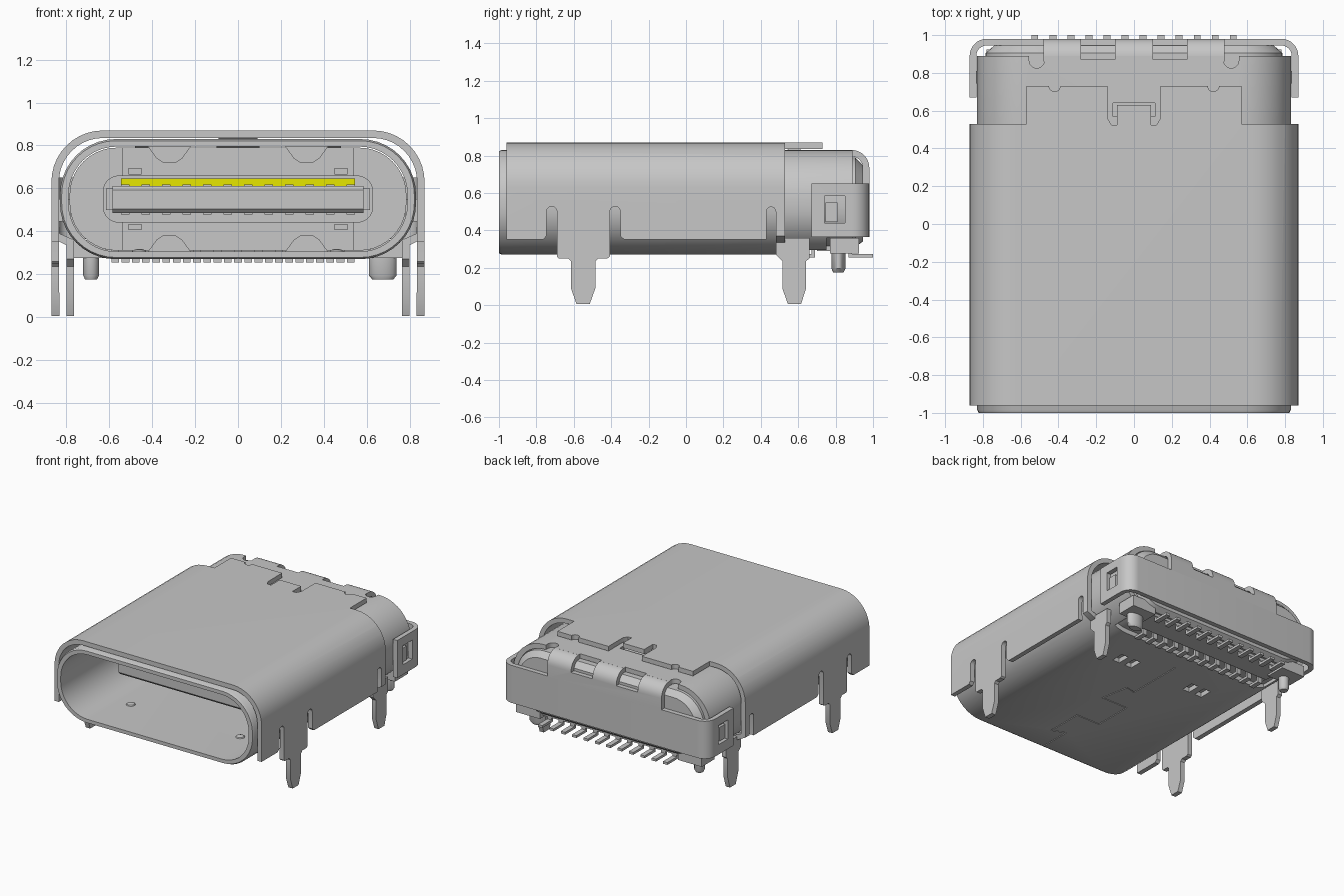
import bpy, bmesh, math

cube = bpy.data.objects.get("Cube")
if cube:
    bpy.data.objects.remove(cube)


def material(name, rgb):
    m = bpy.data.materials.new(name)
    m.use_nodes = True
    m.diffuse_color = (*rgb, 1)
    m.node_tree.nodes["Principled BSDF"].inputs["Base Color"].default_value = (*rgb, 1)
    return m


GREY = material("metal grey", (0.57, 0.57, 0.57))
YELLOW = material("contact yellow", (0.8, 0.8, 0.0))


def loft(name, rings, closed=False, mat=GREY):
    """Skin rings of equal length; closed joins last to first, otherwise ends are capped."""
    bm = bmesh.new()
    vs = [[bm.verts.new(p) for p in r] for r in rings]
    n = len(vs[0])
    for k in range(len(vs) - (0 if closed else 1)):
        a, b = vs[k], vs[(k + 1) % len(vs)]
        for i in range(n):
            j = (i + 1) % n
            bm.faces.new((a[i], a[j], b[j], b[i]))
    if not closed:
        bm.faces.new(vs[0])
        bm.faces.new(vs[-1])
    bmesh.ops.recalc_face_normals(bm, faces=bm.faces[:])
    me = bpy.data.meshes.new(name)
    bm.to_mesh(me)
    bm.free()
    ob = bpy.data.objects.new(name, me)
    bpy.context.collection.objects.link(ob)
    me.materials.append(mat)
    return ob


def place(pts, axis, t):
    if axis == 'x':
        return [(t, u, v) for u, v in pts]
    if axis == 'y':
        return [(u, t, v) for u, v in pts]
    return [(u, v, t) for u, v in pts]


def prism(name, pts, axis, a, b, mat=GREY):
    return loft(name, [place(pts, axis, a), place(pts, axis, b)], mat=mat)


def box(name, x0, x1, y0, y1, z0, z1, mat=GREY):
    return prism(name, [(x0, y0), (x1, y0), (x1, y1), (x0, y1)], 'z', z0, z1, mat)


def arc(cx, cy, r, a0, a1, n=10):
    return [(cx + r * math.cos(math.radians(a0 + (a1 - a0) * i / n)),
             cy + r * math.sin(math.radians(a0 + (a1 - a0) * i / n))) for i in range(n + 1)]


def rrect(w, z0, z1, r):
    """Rounded rectangle of half width w."""
    return (arc(w - r, z1 - r, r, 0, 90) + arc(r - w, z1 - r, r, 90, 180)
            + arc(r - w, z0 + r, r, 180, 270) + arc(w - r, z0 + r, r, 270, 360))


def boolean(ob, cutters, op='DIFFERENCE'):
    bpy.context.view_layer.objects.active = ob
    for c in cutters:
        m = ob.modifiers.new("cut", 'BOOLEAN')
        m.operation, m.object, m.solver = op, c, 'EXACT'
        bpy.ops.object.modifier_apply(modifier=m.name)
        bpy.data.objects.remove(c)


# Inner shell: rounded tube with rear notches, spring windows and seam
outer, inner = rrect(0.83, 0.27, 0.83, 0.26), rrect(0.79, 0.305, 0.795, 0.225)
lip = rrect(0.822, 0.278, 0.822, 0.252)
shell = loft("inner_shell", [place(lip, 'y', -1), place(outer, 'y', -0.985), place(outer, 'y', 0.89),
                             place(inner, 'y', 0.89), place(inner, 'y', -1)], closed=True)
cuts = [box("c", -0.68, 0.68, 0.60, 1, 0.2, 0.32), box("c", -1, 1, 0.75, 1.1, 0.1, 0.36)]
for s in (-1, 1):
    for dx in (-0.055, 0.055):
        x = s * 0.32 + dx
        cuts.append(box("c", x - 0.03, x + 0.03, 0.25, 0.35, 0.2, 0.33))
    x = s * 0.19
    cuts.append(box("c", x - 0.09, x + 0.09, 0.87, 1, 0.75, 0.9))
    x = s * 0.515
    cuts.append(prism("c", arc(x, 0.865, 0.04, 180, 360) + [(x + 0.04, 1), (x - 0.04, 1)], 'z', 0.76, 0.9))
cuts.append(box("c", -0.11, 0.11, 0.57, 0.64, 0.75, 0.9))
# Interlocking seam along the underside, one thin groove per segment
seam = [(0, -1.1), (0, -0.74), (0.10, -0.78), (0.10, -0.5), (-0.1, -0.5), (-0.1, -0.2), (0.12, -0.2),
        (0.08, 0.02), (0, 0.0), (0, 0.45)]
for (ax, ay), (bx, by) in zip(seam, seam[1:]):
    d = math.hypot(bx - ax, by - ay)
    ux, uy = 0.003 * (bx - ax) / d, 0.003 * (by - ay) / d
    cuts.append(prism("c", [(ax - ux - uy, ay - uy + ux), (bx + ux - uy, by + uy + ux),
                            (bx + ux + uy, by + uy - ux), (ax - ux + uy, ay - uy - ux)], 'z', 0.2, 0.276))
boolean(shell, cuts)
for s in (-1, 1):
    loft("shell_dimple", [place(arc(s * 0.46, -0.63, r, 0, 330, 11), 'z', z)
                          for r, z in ((0.035, 0.30), (0.028, 0.312), (0.012, 0.317))])

# Outer cover: arch trimmed to its side silhouette, with slots and front legs
R, r = 0.24, 0.205
arch = ([(0.87, 0)] + arc(0.63, 0.63, R, 0, 90) + arc(-0.63, 0.63, R, 90, 180) + [(-0.87, 0), (-0.833, 0)]
        + arc(-0.63, 0.63, r, 180, 90) + arc(0.63, 0.63, r, 90, 0) + [(0.833, 0)])
cover = prism("outer_cover", arch, 'y', -0.96, 0.73)


def slot(y, w=0.028):
    return arc(y, 0.50, w, 180, 0, 8)


side = ([(-0.96, 1), (-0.96, 0.35), (-0.765, 0.35), (-0.746, 0.37)] + slot(-0.718)
        + [(-0.69, 0.26), (-0.68, 0.25), (-0.63, 0.25), (-0.615, 0.235), (-0.615, 0.09), (-0.585, 0.005),
           (-0.515, 0.005), (-0.485, 0.09), (-0.485, 0.235), (-0.47, 0.25), (-0.42, 0.25), (-0.407, 0.26)]
        + slot(-0.379) + [(-0.351, 0.37), (-0.33, 0.35), (0.43, 0.35)] + slot(0.455, 0.025)
        + [(0.48, 0.40), (0.53, 0.40), (0.53, 0.80), (0.73, 0.80), (0.73, 1)])
boolean(cover, [prism("c", side, 'x', -1, 1)], 'INTERSECT')
cuts = [box("c", -0.95, -0.57, 0.53, 0.8, 0.75, 1), box("c", 0.57, 0.95, 0.53, 0.8, 0.75, 1)]
cuts.append(prism("c", [(-0.14, 0.8), (-0.14, 0.56), (-0.12, 0.525), (-0.09, 0.525), (-0.09, 0.63), (0.09, 0.63),
                        (0.09, 0.525), (0.12, 0.525), (0.14, 0.56), (0.14, 0.8)], 'z', 0.75, 1))
for s in (-1, 1):
    cuts.append(prism("c", arc(s * 0.42, 0.73, 0.03, 0, 345, 11), 'z', 0.75, 1))
boolean(cover, cuts)
# Latch tongue dipping into the top slot
prism("cover_latch", [(0.54, 0.835), (0.54, 0.868), (0.60, 0.855), (0.625, 0.81), (0.60, 0.80)], 'x', -0.09, 0.09)

# Rear legs, stepped inwards
leg = [(0.48, 0.36), (0.48, 0.27), (0.50, 0.25), (0.515, 0.235), (0.515, 0.09), (0.545, 0.005), (0.615, 0.005),
       (0.642, 0.09), (0.642, 0.235), (0.66, 0.25), (0.66, 0.36)]
bend = [(0.87, 0.42), (0.87, 0.37), (0.80, 0.335), (0.765, 0.335), (0.765, 0.36), (0.833, 0.39), (0.833, 0.42)]
for s, n in ((1, "left"), (-1, "right")):
    prism("rear_leg_" + n, leg, 'x', s * 0.765, s * 0.80)
    prism("rear_leg_bend_" + n, [(s * x, z) for x, z in bend], 'y', 0.48, 0.53)

# Back bracket wrapped around the rear, with side windows
plan = ([(0.87, 0.67)] + arc(0.78, 0.89, 0.09, 0, 90, 8) + arc(-0.78, 0.89, 0.09, 90, 180, 8)
        + [(-0.87, 0.67), (-0.835, 0.67)] + arc(-0.78, 0.89, 0.055, 180, 90, 8)
        + arc(0.78, 0.89, 0.055, 90, 0, 8) + [(0.835, 0.67)])
bracket = prism("back_bracket", plan, 'z', 0.365, 0.65)
boolean(bracket, [box("c", -1, 1, 0.74, 0.85, 0.44, 0.585)])
for s in (-1, 1):
    box("bracket_catch", s * 0.78, s * 0.85, 0.745, 0.81, 0.445, 0.55)

# Bent tabs joining the bracket to the shell top
tabs = prism("bracket_tabs", [(0.86, 0.83)] + arc(0.885, 0.735, 0.095, 90, 0, 8) + [(0.98, 0.64), (0.945, 0.64)]
             + arc(0.885, 0.735, 0.06, 0, 90, 8) + [(0.86, 0.795)], 'x', -0.48, 0.48)
boolean(tabs, [box("c", s * 0.19 - 0.09, s * 0.19 + 0.09, 0.8, 1.1, 0.73, 0.9) for s in (-1, 1)])

# Insulator housing with bevelled rear, base and feet
ra, rb = rrect(0.785, 0.31, 0.79, 0.22), rrect(0.74, 0.34, 0.75, 0.18)
loft("housing", [place(ra, 'y', 0.3), place(ra, 'y', 0.905), place(rb, 'y', 0.945)])
box("housing_front_block", -0.54, 0.54, 0.2, 0.32, 0.31, 0.79)
box("housing_base", -0.62, 0.62, 0.70, 0.89, 0.29, 0.36)
for s in (-1, 1):
    box("housing_foot", s * 0.58, s * 0.78, 0.77, 0.925, 0.275, 0.36)

# Locating posts: an oval one and a round one
for x, rad, n in ((0.675, 0.065, "left"), (-0.685, 0.037, "right")):
    loft("post_" + n, [[(x + rad * k * math.cos(math.tau * i / 24), 0.815 + 0.037 * k * math.sin(math.tau * i / 24), z)
                        for i in range(24)] for k, z in ((1, 0.3), (1, 0.195), (0.75, 0.175))])

# Tongue, collar and contact strip
tip = [(-0.6, 0.505), (-0.58, 0.485), (0.3, 0.485), (0.3, 0.612), (-0.58, 0.612), (-0.6, 0.592)]
prism("tongue", tip, 'x', -0.585, 0.585)
for s in (-1, 1):
    box("tongue_edge", s * 0.58, s * 0.615, -0.55, 0.3, 0.50, 0.60)
loft("collar", [place(rrect(0.63, 0.44, 0.66, 0.075), 'y', y) for y in (0.06, 0.3)])
box("contact_strip", -0.545, 0.545, 0.03, 0.07, 0.612, 0.645, YELLOW)

# Contacts on the tongue and two rows of solder pins
for i in range(12):
    x = -0.525 + 0.0955 * i
    box("upper_contact", x - 0.02, x + 0.02, -0.5, 0.05, 0.608, 0.618)
    box("lower_contact", x - 0.02, x + 0.02, -0.5, 0.05, 0.479, 0.489)
    box("back_pin", x - 0.018, x + 0.018, 0.87, 1.0, 0.255, 0.273)
    box("back_pin_stem", x - 0.018, x + 0.018, 0.87, 0.888, 0.255, 0.32)
    x -= 0.0477
    box("front_pin", x - 0.018, x + 0.018, 0.60, 0.69, 0.255, 0.273)
    box("front_pin_stem", x - 0.018, x + 0.018, 0.672, 0.69, 0.255, 0.32)

# Grounding springs inside, top and bottom
for s in (-1, 1):
    for z, d in ((0.795, -1), (0.305, 1)):
        pts = [(-0.1, 0), (-0.06, 0.055), (-0.03, 0.075), (0.03, 0.075), (0.06, 0.055), (0.1, 0)]
        prism("ground_spring", [(s * 0.32 + x, z + d * h) for x, h in pts], 'y', 0.12, 0.22)
        box("block_rib", s * 0.48 - 0.03, s * 0.48 + 0.03, 0.17, 0.21, z + d * 0.1, z + d * 0.13)

# Smooth the rounded faces, keep the edges sharp
bpy.ops.object.select_all(action='DESELECT')
for ob in bpy.context.scene.objects:
    if ob.type == 'MESH':
        ob.select_set(True)
        bpy.context.view_layer.objects.active = ob
bpy.ops.object.shade_smooth_by_angle(angle=math.radians(32))
